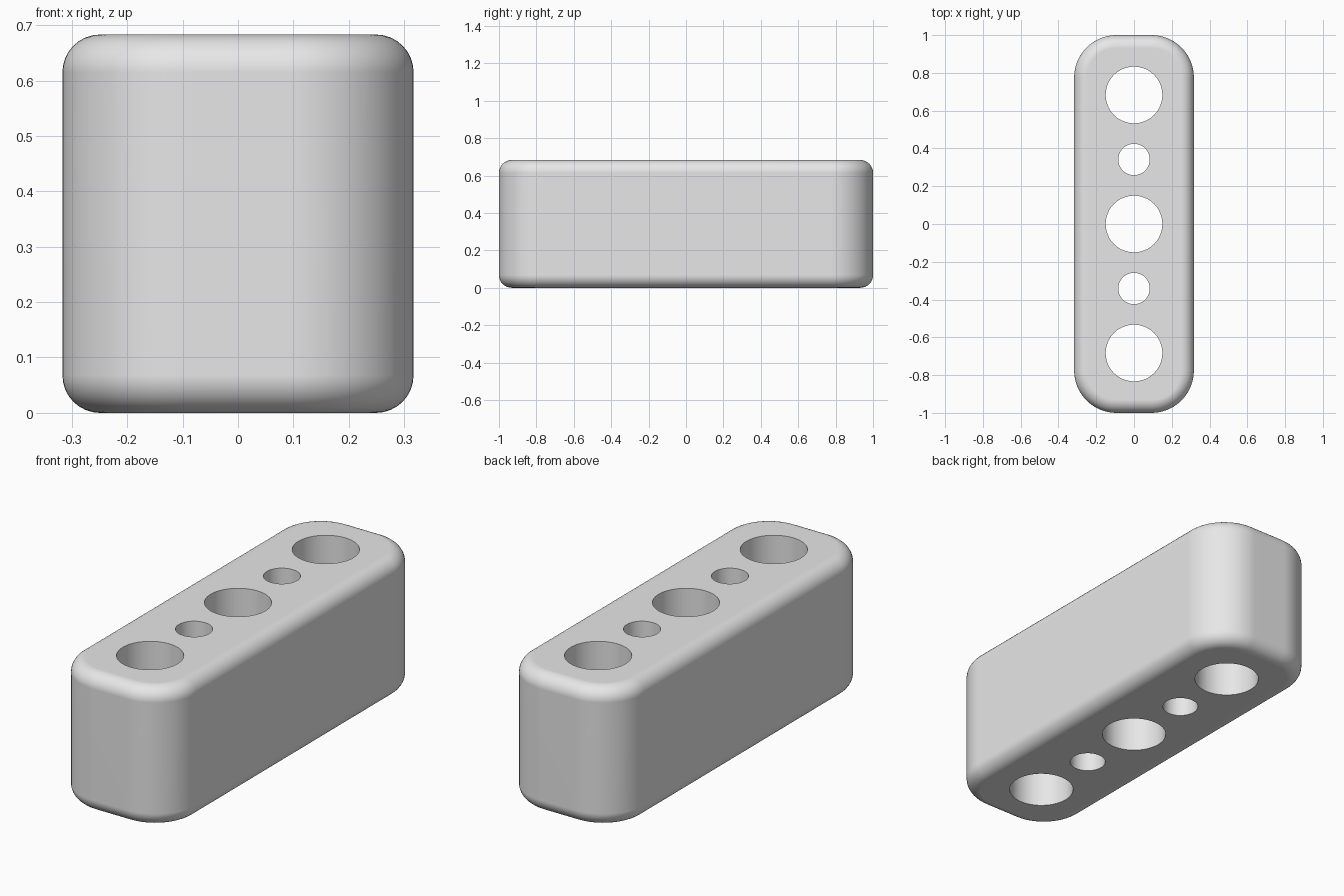
import bpy
import bmesh
from math import radians
from mathutils import Matrix

cube = bpy.data.objects.get("Cube")
if cube:
    bpy.data.objects.remove(cube, do_unlink=True)

WIDTH, LENGTH, HEIGHT = 0.634, 2.0, 0.683
CORNER, FILLET = 0.225, 0.068
BIG, SMALL = 0.15, 0.083
PITCH = 0.3415


def add_object(name, bm):
    mesh = bpy.data.meshes.new(name)
    bm.to_mesh(mesh)
    bm.free()
    obj = bpy.data.objects.new(name, mesh)
    bpy.context.collection.objects.link(obj)
    return obj


def bevel(bm, edges, radius, segments):
    bmesh.ops.bevel(bm, geom=edges, offset=radius, segments=segments,
                    profile=0.5, affect='EDGES', clamp_overlap=False)


# Body: box with rounded corners, then rounded top and bottom rims
bm = bmesh.new()
bmesh.ops.create_cube(bm, size=1, matrix=Matrix.Translation((0, 0, HEIGHT / 2))
                      @ Matrix.Diagonal((WIDTH, LENGTH, HEIGHT, 1)))
upright = [e for e in bm.edges if abs(e.verts[0].co.z - e.verts[1].co.z) > 0.1]
bevel(bm, upright, CORNER, 16)
rims = [e for e in bm.edges if abs(e.verts[0].co.z - e.verts[1].co.z) < 0.001]
bevel(bm, rims, FILLET, 8)
bmesh.ops.recalc_face_normals(bm, faces=bm.faces)
body = add_object("block_body", bm)

grey = bpy.data.materials.new("light_grey")
grey.use_nodes = True
grey.diffuse_color = (0.8, 0.8, 0.8, 1)
grey.node_tree.nodes["Principled BSDF"].inputs["Base Color"].default_value = (0.8, 0.8, 0.8, 1)
body.data.materials.append(grey)

# Row of through holes, alternating large and small
bm = bmesh.new()
for i in range(-2, 3):
    radius = SMALL if i % 2 else BIG
    bmesh.ops.create_cone(bm, cap_ends=True, segments=64, radius1=radius, radius2=radius,
                          depth=HEIGHT * 2,
                          matrix=Matrix.Translation((0, i * PITCH, HEIGHT / 2)))
cutter = add_object("hole_cutter", bm)
cutter.hide_render = True

bpy.ops.object.select_all(action='DESELECT')
body.select_set(True)
bpy.context.view_layer.objects.active = body
cut = body.modifiers.new("holes", 'BOOLEAN')
cut.operation = 'DIFFERENCE'
cut.solver = 'EXACT'
cut.object = cutter
bpy.ops.object.modifier_apply(modifier=cut.name)
bpy.data.objects.remove(cutter, do_unlink=True)

# Smooth rounding with flat faces and crisp hole rims
bpy.ops.object.shade_smooth_by_angle(angle=radians(35))
normals = body.modifiers.new("face_normals", 'WEIGHTED_NORMAL')
normals.keep_sharp = True
